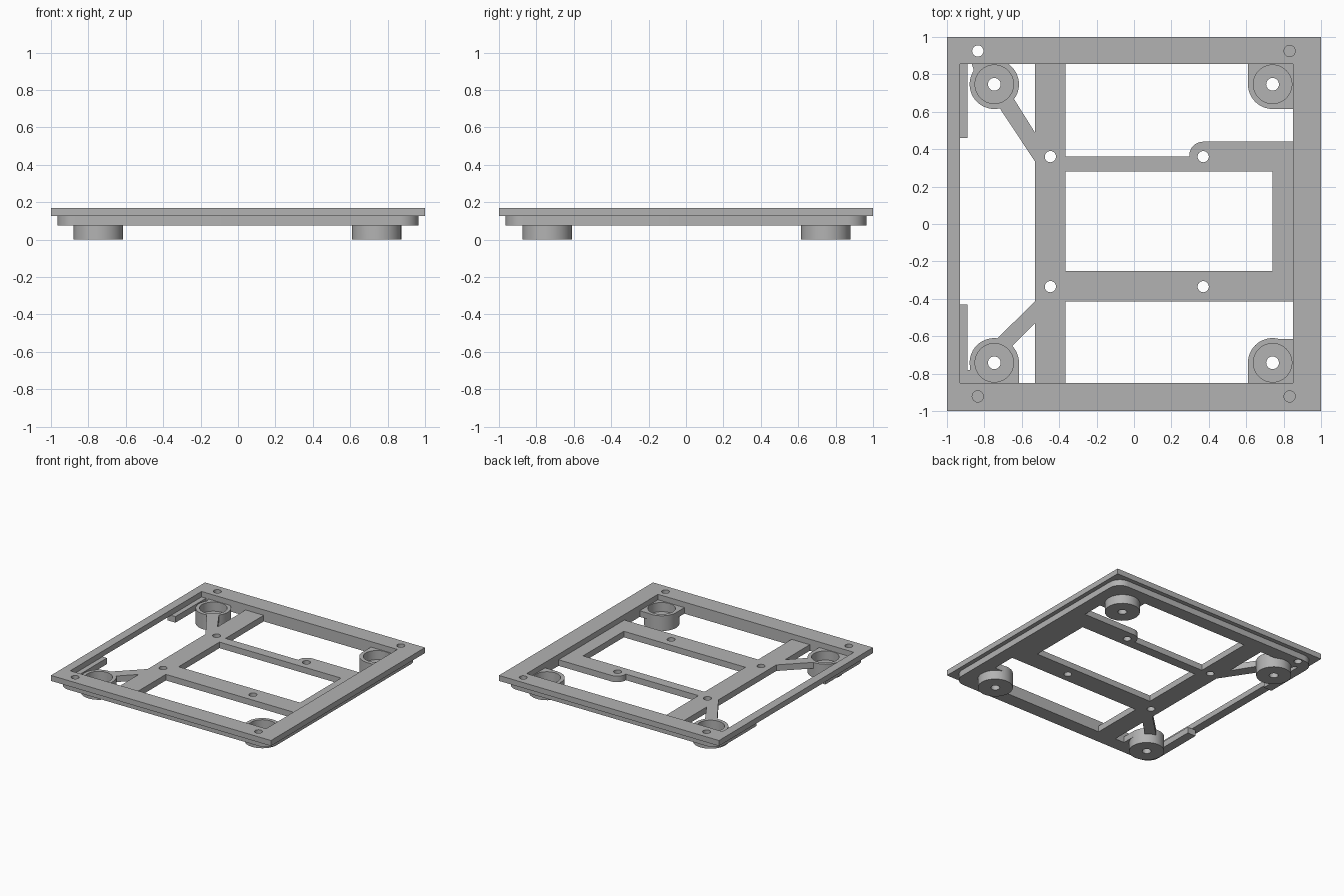
import bpy
import bmesh
from math import cos, sin, pi, radians

if "Cube" in bpy.data.objects:
    bpy.data.objects.remove(bpy.data.objects["Cube"], do_unlink=True)

grey = bpy.data.materials.new("matte grey")
grey.use_nodes = True
colour = (0.45, 0.45, 0.45, 1)
grey.diffuse_color = colour
grey.node_tree.nodes["Principled BSDF"].inputs["Base Color"].default_value = colour

BOTTOM, STEP, TOP = 0.075, 0.125, 0.17   # deck underside, deck top, frame top


def prism(name, points, z0=BOTTOM, z1=STEP):
    """Upright solid from a flat outline."""
    bm = bmesh.new()
    face = bm.faces.new([bm.verts.new((x, y, z0)) for x, y in points])
    rise = bmesh.ops.extrude_face_region(bm, geom=[face])["geom"]
    for v in rise:
        if isinstance(v, bmesh.types.BMVert):
            v.co.z = z1
    bmesh.ops.recalc_face_normals(bm, faces=bm.faces)
    mesh = bpy.data.meshes.new(name)
    bm.to_mesh(mesh)
    bm.free()
    mesh.materials.append(grey)
    obj = bpy.data.objects.new(name, mesh)
    bpy.context.collection.objects.link(obj)
    return obj


def arc(x, y, r, start=0, end=2 * pi, steps=48):
    return [(x + r * cos(start + (end - start) * i / steps),
             y + r * sin(start + (end - start) * i / steps)) for i in range(steps)]


def rect(x0, x1, y0, y1):
    return [(x0, y0), (x1, y0), (x1, y1), (x0, y1)]


def combine(target, part, operation):
    """Bake a boolean into the target and discard the helper."""
    mod = target.modifiers.new("shape", "BOOLEAN")
    mod.operation, mod.solver, mod.object = operation, "EXACT", part
    graph = bpy.context.evaluated_depsgraph_get()
    baked = bpy.data.meshes.new_from_object(target.evaluated_get(graph))
    target.modifiers.clear()
    target.data = baked
    bpy.data.objects.remove(part, do_unlink=True)


def add(target, points, z0=BOTTOM, z1=STEP):
    combine(target, prism("piece", points, z0, z1), "UNION")


def cut(target, points, z0=-1, z1=1):
    combine(target, prism("cutter", points, z0, z1), "DIFFERENCE")


# Top frame with four corner screw holes
frame = prism("top_frame", rect(-1, 1, -1, 1), STEP, TOP)
cut(frame, rect(-0.93, 0.85, -0.85, 0.855))
for x in (-0.835, 0.832):
    for y in (-0.922, 0.925):
        cut(frame, arc(x, y, 0.03, steps=32))

# Inset lower rim with rounded corners, broken along the right side
edge, radius = 0.965, 0.1
c = edge - radius
outline = []
for i, (sx, sy) in enumerate([(1, 1), (-1, 1), (-1, -1), (1, -1)]):
    outline += arc(sx * c, sy * c, radius, i * pi / 2, (i + 1) * pi / 2, 12)
    outline.append((sx * c + radius * cos((i + 1) * pi / 2),
                    sy * c + radius * sin((i + 1) * pi / 2)))
deck = prism("lower_deck", outline)
cut(deck, rect(-0.89, 0.85, -0.85, 0.855))
cut(deck, rect(-1.1, -0.88, -0.43, 0.46))

# Crossbars and side web
add(deck, rect(-0.53, -0.365, -0.9, 0.9))
add(deck, rect(-0.4, 0.9, -0.415, -0.25))
add(deck, rect(-0.4, 0.9, 0.28, 0.36))
add(deck, rect(0.74, 0.9, -0.3, 0.4))
add(deck, [(0.9, 0.3), (0.9, 0.44)] + arc(0.37, 0.365, 0.075, pi / 2, pi, 12)
    + [(0.295, 0.3)])

# Diagonal arms to the right-hand bosses
add(deck, [(-0.735, 0.645), (-0.53, 0.335), (-0.5, 0.33), (-0.5, 0.45),
           (-0.53, 0.49), (-0.655, 0.69)])
add(deck, [(-0.75, -0.63), (-0.67, -0.67), (-0.53, -0.53), (-0.5, -0.5),
           (-0.5, -0.385), (-0.53, -0.415)])

# Pads tying the bosses to the rim
for sy in (-1, 1):
    y0, y1 = sorted((sy * 0.745, sy * 0.9))
    add(deck, rect(0.61, 0.9, y0, y1))
    y0, y1 = sorted((sy * 0.614, sy * 0.9))
    add(deck, rect(0.74, 0.9, y0, y1))
add(deck, rect(-0.876, -0.615, -0.9, -0.745))
add(deck, rect(-0.9, -0.86, -0.9, -0.78))
add(deck, [(-0.875, 0.88), (-0.85, 0.8), (-0.75, 0.8), (-0.75, 0.88)])

# Cup-shaped bosses with a through hole
centres = [(x, y) for x in (-0.747, 0.741) for y in (-0.742, 0.747)]
for x, y in centres:
    add(deck, arc(x, y, 0.132), 0, STEP)
for x, y in centres:
    cut(deck, arc(x, y, 0.103), 0.05, 0.3)
    cut(deck, arc(x, y, 0.034, steps=32))

# Screw holes in the crossbars and the one open corner
for x, y in [(-0.447, 0.36), (0.37, 0.36), (-0.447, -0.335), (0.37, -0.335),
             (-0.835, 0.925)]:
    cut(deck, arc(x, y, 0.03, steps=32))

# Smooth the round walls, keep edges crisp
bpy.ops.object.select_all(action="DESELECT")
for obj in (frame, deck):
    obj.select_set(True)
bpy.context.view_layer.objects.active = deck
bpy.ops.object.shade_smooth_by_angle(angle=radians(30))
